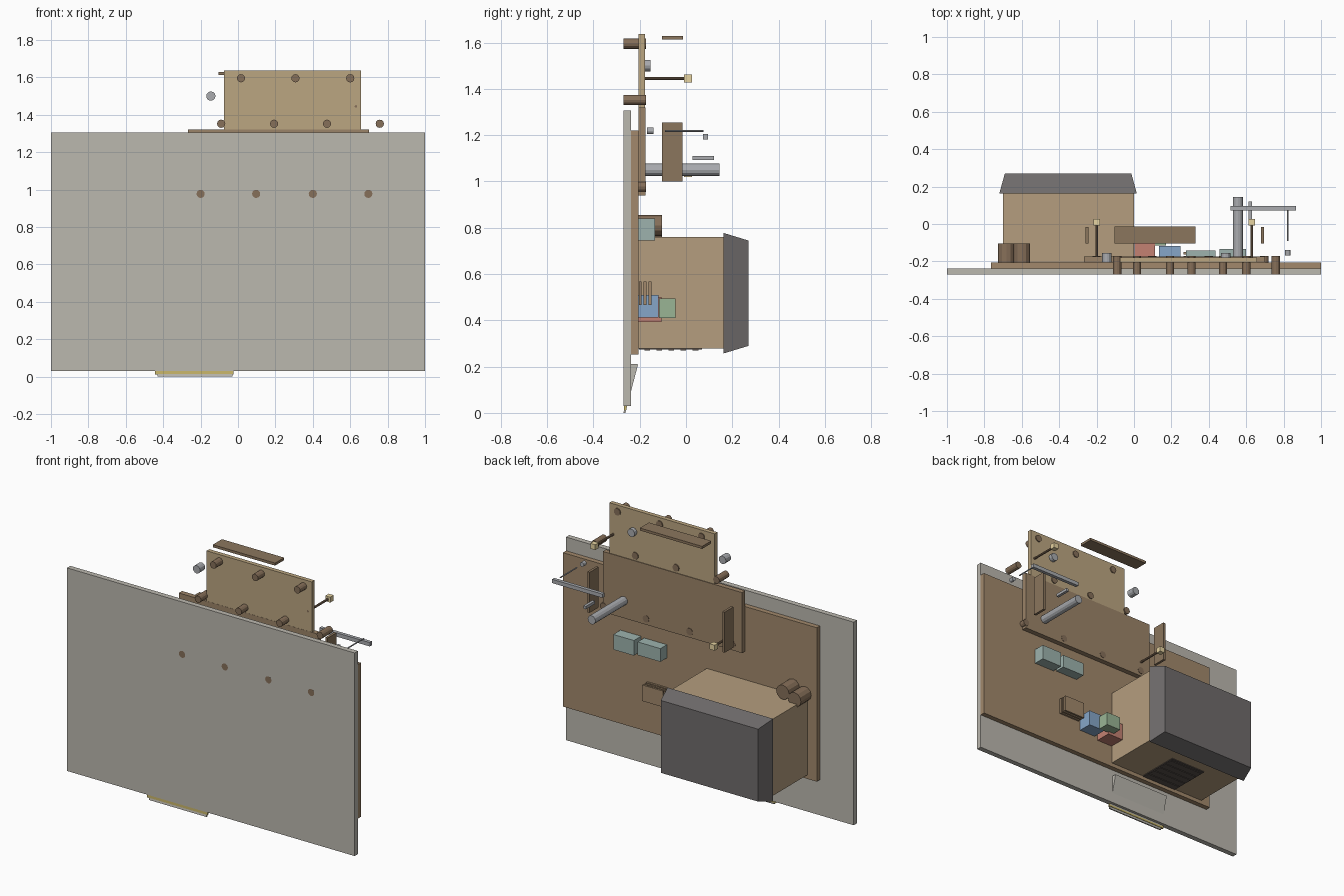
import bpy, bmesh, math
from mathutils import Matrix

if "Cube" in bpy.data.objects:
    bpy.data.objects.remove(bpy.data.objects["Cube"])

# ---------- helpers ----------
def mat(name, rgb):
    m = bpy.data.materials.new(name)
    m.diffuse_color = (*rgb, 1)
    m.use_nodes = True
    m.node_tree.nodes["Principled BSDF"].inputs["Base Color"].default_value = m.diffuse_color
    return m

STONE = mat("stone", (0.50, 0.48, 0.43))
QUAY = mat("quay_brown", (0.36, 0.25, 0.15))
DECK = mat("deck_wood", (0.33, 0.23, 0.14))
PLANK = mat("light_plank", (0.50, 0.38, 0.22))
POST = mat("post_wood", (0.24, 0.16, 0.10))
WALL = mat("wall_tan", (0.46, 0.34, 0.21))
ROOF = mat("roof_grey", (0.16, 0.15, 0.15))
DARK = mat("door_dark", (0.10, 0.08, 0.07))
RAIL = mat("rail_wood", (0.26, 0.18, 0.11))
STEEL = mat("steel", (0.40, 0.41, 0.43))
LAMP = mat("lamp_glow", (0.80, 0.66, 0.36))
YELLOW = mat("edge_yellow", (0.60, 0.48, 0.15))
RED = mat("crate_red", (0.55, 0.22, 0.17))
BLUE = mat("crate_blue", (0.24, 0.38, 0.58))
GREEN = mat("crate_green", (0.32, 0.46, 0.30))
TEAL = mat("container_teal", (0.34, 0.45, 0.42))

def finish(name, bm, m):
    bmesh.ops.recalc_face_normals(bm, faces=bm.faces)
    me = bpy.data.meshes.new(name)
    bm.to_mesh(me)
    bm.free()
    me.materials.append(m)
    ob = bpy.data.objects.new(name, me)
    bpy.context.collection.objects.link(ob)
    return ob

def box(name, x, y, z, m):
    """Box from (min, max) ranges."""
    bm = bmesh.new()
    bmesh.ops.create_cube(bm, size=1)
    for v in bm.verts:
        v.co = [r[0] if c < 0 else r[1] for c, r in zip(v.co, (x, y, z))]
    return finish(name, bm, m)

def rod(name, x, z, y0, y1, r, m, n=12):
    """Cylinder standing along the scene's up axis (y)."""
    bm = bmesh.new()
    bmesh.ops.create_cone(bm, cap_ends=True, segments=n, radius1=r, radius2=r, depth=y1 - y0,
                          matrix=Matrix.Translation((x, (y0 + y1) / 2, z)) @ Matrix.Rotation(math.pi / 2, 4, 'X'))
    return finish(name, bm, m)

# ---------- ground, quay and pier ----------
box("ground_plate", (-1, 1), (-0.27, -0.237), (0.03, 1.306), STONE)
box("quay_slab", (-0.765, 1), (-0.237, -0.206), (0.253, 1.22), QUAY)
box("pier_deck", (-0.267, 0.70), (-0.206, -0.174), (0.94, 1.32), DECK)
box("pier_head", (-0.075, 0.657), (-0.205, -0.178), (1.31, 1.636), PLANK)

# pier posts in three rows
rows = [(0.977, (-0.20, 0.097, 0.40, 0.697)),
        (1.352, (-0.09, 0.193, 0.476, 0.758)),
        (1.595, (0.016, 0.307, 0.60))]
for z, xs in rows:
    for x in xs:
        rod("pier_post", x, z, -0.2702, -0.172, 0.022, POST)

# ramp with a sloping top face and its edge strip
bm = bmesh.new()
vs = [bm.verts.new((-0.43, y, z)) for y, z in
      ((-0.207, 0.21), (-0.237, 0.212), (-0.27, 0.0), (-0.262, 0.0))]
face = bm.faces.new(vs)
ext = bmesh.ops.extrude_face_region(bm, geom=[face])
for v in ext["geom"]:
    if isinstance(v, bmesh.types.BMVert):
        v.co.x = -0.03
finish("ramp", bm, STONE)
box("ramp_edge_strip", (-0.445, -0.025), (-0.268, -0.256), (0.012, 0.035), YELLOW)

# ---------- warehouse ----------
box("warehouse_body", (-0.70, 0), (-0.206, 0.163), (0.278, 0.76), WALL)
roof = box("warehouse_roof", (-0.72, 0.015), (0.163, 0.27), (0.257, 0.777), ROOF)
for v in roof.data.vertices:
    if v.co.y > 0.2:
        v.co.x = -0.352 + (v.co.x + 0.352) * 0.92
        v.co.z = 0.517 + (v.co.z - 0.517) * 0.875
box("warehouse_door", (-0.49, -0.24), (-0.204, 0.07), (0.273, 0.28), DARK)
for i in range(5):
    y = -0.18 + i * 0.052
    box("door_slat", (-0.485, -0.245), (y, y + 0.025), (0.269, 0.275), DARK)

# ---------- cargo ----------
box("red_crate", (0.002, 0.112), (-0.206, -0.105), (0.393, 0.50), RED)
box("blue_crate", (0.135, 0.248), (-0.206, -0.118), (0.412, 0.51), BLUE)
box("green_crate", (0.07, 0.172), (-0.116, -0.046), (0.41, 0.495), GREEN)
box("container_left", (0.277, 0.435), (-0.206, -0.141), (0.752, 0.835), TEAL)
box("container_right", (0.457, 0.60), (-0.206, -0.135), (0.745, 0.84), TEAL)
for i in range(3):
    y = -0.204 + i * 0.021
    box("pallet_board", (0.265, 0.41), (y, y + 0.012), (0.467, 0.568), QUAY)
for x, z in ((-0.60, 0.81), (-0.682, 0.785)):
    rod("barrel", x, z, -0.206, -0.103, 0.045, POST)

# ---------- rails, lamps and bollards ----------
box("end_rail", (-0.103, 0.33), (-0.103, -0.013), (1.612, 1.628), RAIL)
for x in (-0.25, 0.688):
    box("side_rail", (x - 0.008, x + 0.008), (-0.103, -0.015), (1.0, 1.255), RAIL)
for x, z in ((-0.20, 1.035), (0.63, 1.445)):
    rod("lamp_pole", x, z, -0.206, -0.005, 0.007, POST, 8)
    box("lamp_head", (x - 0.017, x + 0.017), (-0.008, 0.026), (z - 0.017, z + 0.017), LAMP)
for x in (-0.145, 0.49):
    rod("bollard", x, 1.5, -0.205, -0.154, 0.025, STEEL)

# ---------- crane ----------
rod("crane_mast", 0.555, 1.05, -0.174, 0.145, 0.027, STEEL)
box("crane_jib", (0.515, 0.865), (0.073, 0.095), (1.18, 1.204), STEEL)
box("crane_brace", (0.612, 0.63), (0.028, 0.12), (1.092, 1.11), STEEL)
rod("crane_cable", 0.822, 1.218, -0.09, 0.075, 0.004, STEEL, 8)
rod("crane_hook", 0.822, 1.218, -0.168, -0.14, 0.014, STEEL)
